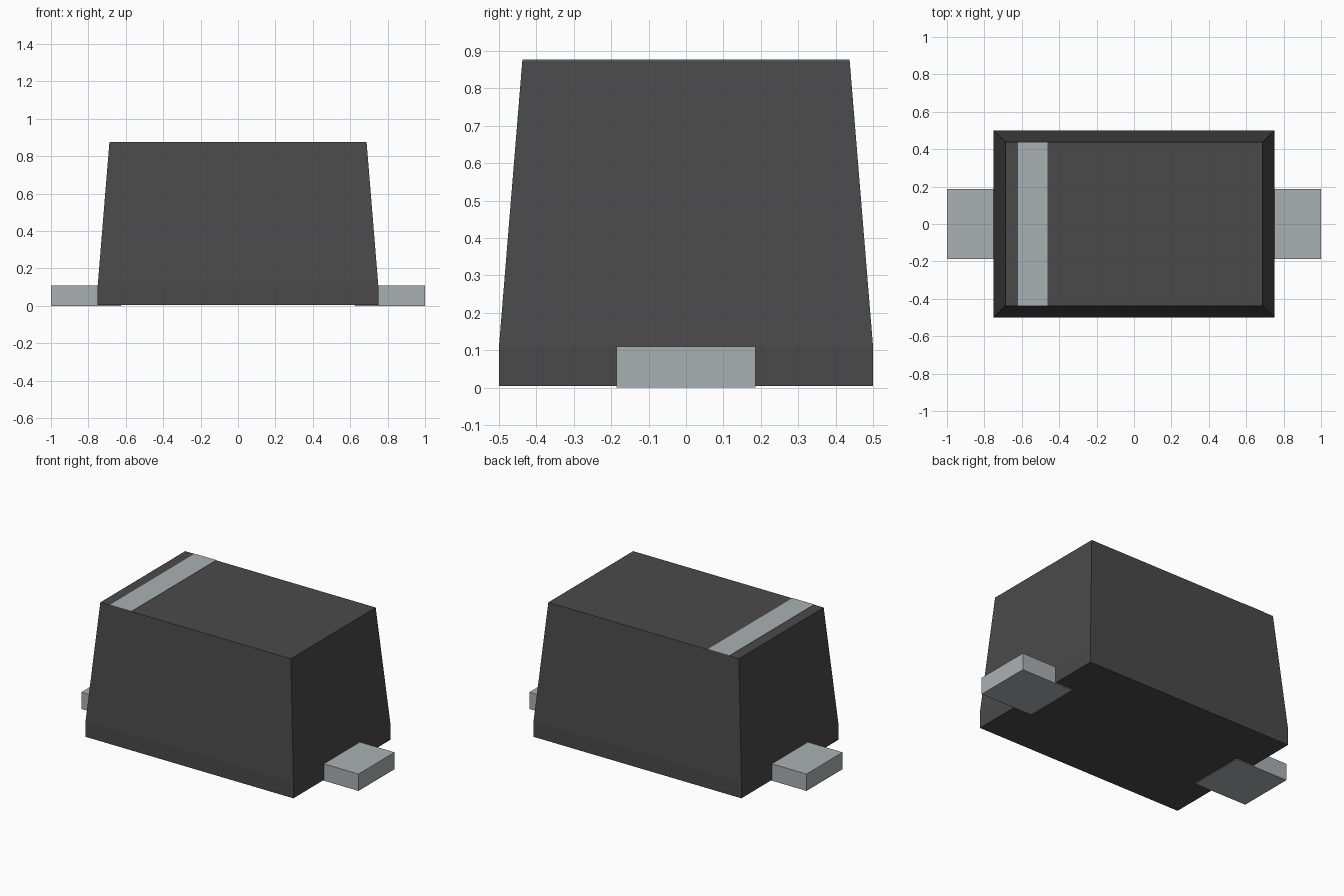
import bpy
import bmesh

cube = bpy.data.objects.get("Cube")
if cube:
    bpy.data.objects.remove(cube, do_unlink=True)


def material(name, rgb):
    mat = bpy.data.materials.new(name)
    mat.use_nodes = True
    colour = (*rgb, 1.0)
    mat.diffuse_color = colour
    mat.node_tree.nodes["Principled BSDF"].inputs["Base Color"].default_value = colour
    return mat


def lofted_block(name, sections, mat, centre_x=0.0):
    """Solid through stacked rectangles given as (half x, half y, z)."""
    bm = bmesh.new()
    rings = [[bm.verts.new((centre_x + sx * hx, sy * hy, z))
              for sx, sy in ((-1, -1), (1, -1), (1, 1), (-1, 1))]
             for hx, hy, z in sections]
    bm.faces.new(rings[0][::-1])
    bm.faces.new(rings[-1])
    for low, high in zip(rings, rings[1:]):
        for i in range(4):
            j = (i + 1) % 4
            bm.faces.new((low[i], low[j], high[j], high[i]))
    mesh = bpy.data.meshes.new(name)
    bm.to_mesh(mesh)
    bm.free()
    mesh.materials.append(mat)
    obj = bpy.data.objects.new(name, mesh)
    bpy.context.collection.objects.link(obj)
    return obj


charcoal = material("charcoal plastic", (0.068, 0.068, 0.068))
metal = material("pale grey metal", (0.402, 0.44, 0.456))

# Moulded body: short upright foot, then tapered sides
lofted_block("body", [(0.75, 0.5, 0.005), (0.75, 0.5, 0.11),
                      (0.6875, 0.4375, 0.875)], charcoal)

# Polarity band across the top
lofted_block("polarity_band", [(0.078, 0.4375, 0.872), (0.078, 0.4375, 0.877)],
             metal, centre_x=-0.541)

# Flat terminals, running a little way under the body
for side, name in ((1, "left_terminal"), (-1, "right_terminal")):
    lofted_block(name, [(0.1875, 0.186, 0.0), (0.1875, 0.186, 0.11)],
                 metal, centre_x=side * 0.8125)
